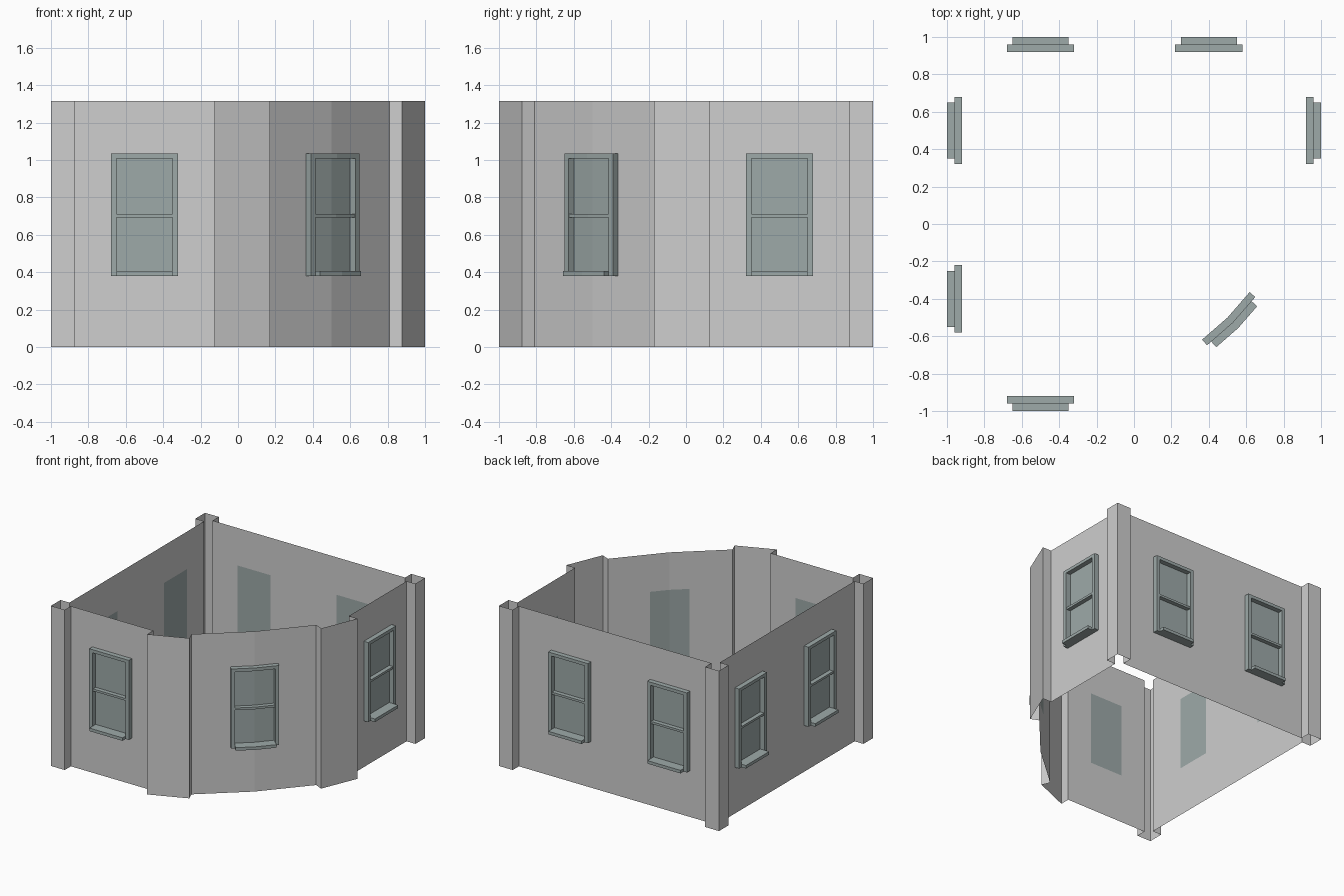
import bpy
import bmesh
from mathutils import Vector

cube = bpy.data.objects.get("Cube")
if cube:
    bpy.data.objects.remove(cube, do_unlink=True)

HEIGHT = 1.316
WALL, EDGE, PIER = 0.92, 1.0, 0.875      # wall plane, pier face, pier end
OPEN, FRAME = 0.15, 0.18                 # half widths of opening and frame
SILL_Z, PANE_Z, HEAD_Z, TOP_Z = 0.38, 0.405, 1.008, 1.034


def make_material(name, colour):
    mat = bpy.data.materials.new(name)
    mat.use_nodes = True
    mat.diffuse_color = (*colour, 1)
    mat.node_tree.nodes["Principled BSDF"].inputs["Base Color"].default_value = (*colour, 1)
    return mat


plaster = make_material("plaster_grey", (0.62, 0.62, 0.62))
window_green = make_material("window_grey_green", (0.34, 0.40, 0.395))


def finish(bm, name, materials):
    mesh = bpy.data.meshes.new(name)
    bmesh.ops.remove_doubles(bm, verts=bm.verts, dist=0.0001)
    bm.to_mesh(mesh)
    bm.free()
    for mat in materials:
        mesh.materials.append(mat)
    obj = bpy.data.objects.new(name, mesh)
    bpy.context.collection.objects.link(obj)
    return obj


def quad(bm, corners, index=0):
    face = bm.faces.new([bm.verts.new(c) for c in corners])
    face.material_index = index


def upright(bm, a, b, z0, z1, index=0):
    quad(bm, [(*a, z0), (*b, z0), (*b, z1), (*a, z1)], index)


def wall_run(bm, points):
    for a, b in zip(points, points[1:]):
        upright(bm, a, b, 0, HEIGHT)


def pane_run(bm, points):
    # wall below, glass, wall above
    for a, b in zip(points, points[1:]):
        upright(bm, a, b, 0, PANE_Z)
        upright(bm, a, b, PANE_Z, HEAD_Z, 1)
        upright(bm, a, b, HEAD_Z, HEIGHT)


def offset(points, depth):
    # mitred outward offset of a plan path
    normals = []
    for a, b in zip(points, points[1:]):
        d = (b - a).normalized()
        normals.append(Vector((d.y, -d.x)))
    result = []
    for i, p in enumerate(points):
        n0, n1 = normals[max(i - 1, 0)], normals[min(i, len(normals) - 1)]
        m = (n0 + n1).normalized()
        result.append(p + m * (depth / m.dot(n0)))
    return result


def bar(bm, points, depth, z0, z1):
    # moulding open against the wall
    outer = offset(points, depth)
    for i in range(len(points) - 1):
        a, b, c, d = points[i], points[i + 1], outer[i + 1], outer[i]
        upright(bm, d, c, z0, z1)
        quad(bm, [(*d, z1), (*c, z1), (*b, z1), (*a, z1)])
        quad(bm, [(*a, z0), (*b, z0), (*c, z0), (*d, z0)])
    upright(bm, points[0], outer[0], z0, z1)
    upright(bm, outer[-1], points[-1], z0, z1)


def window_frame(name, path):
    # path: outer left, inner left, (bend), inner right, outer right
    bm = bmesh.new()
    bar(bm, path[:2], 0.04, SILL_Z, HEAD_Z)
    bar(bm, path[-2:], 0.04, SILL_Z, HEAD_Z)
    bar(bm, path, 0.04, HEAD_Z, TOP_Z)
    bar(bm, path[1:-1], 0.035, 0.692, 0.71)
    bar(bm, path[1:-1], 0.08, SILL_Z, PANE_Z)
    finish(bm, name, [window_green])


def flat_wall(bm, name, start, end, centres):
    # straight wall with windows centred at given distances from the start
    start, end = Vector(start), Vector(end)
    d = (end - start).normalized()
    last = start
    for i, s in enumerate(centres):
        path = [start + d * (s + k) for k in (-FRAME, -OPEN, OPEN, FRAME)]
        wall_run(bm, [last, path[1]])
        pane_run(bm, path[1:3])
        last = path[2]
        window_frame(f"{name}_window_{i + 1}", path)
    wall_run(bm, [last, end])


walls = bmesh.new()

# Straight walls, counter-clockwise
flat_wall(walls, "front", (-PIER, -WALL), (-0.125, -WALL), [0.375])
flat_wall(walls, "left", (WALL, 0.125), (WALL, PIER), [0.375])
flat_wall(walls, "back", (PIER, WALL), (-PIER, WALL), [0.475, 1.375])
flat_wall(walls, "right", (-WALL, PIER), (-WALL, -PIER), [0.375, 1.275])

# Corner piers
for sx, sy in ((-1, -1), (1, 1), (-1, 1)):
    pier = [(sx * PIER, sy * WALL), (sx * PIER, sy * EDGE), (sx * EDGE, sy * EDGE),
            (sx * EDGE, sy * PIER), (sx * WALL, sy * PIER)]
    if sx * sy > 0:
        pier.reverse()
    wall_run(walls, pier)

# Angled piers beside the bowed corner, mirrored across the diagonal
angled = [Vector(p) for p in ((-0.125, -WALL), (-0.125, -EDGE), (0.172, -0.877), (0.144, -0.81))]
mirrored = [Vector((-p.y, -p.x)) for p in reversed(angled)]
wall_run(walls, angled)
wall_run(walls, mirrored)

# Bowed corner wall with its bent window
bend = Vector((0.5, -0.5))
to_a = (angled[-1] - bend).normalized()
to_b = (mirrored[0] - bend).normalized()
bow = [bend + to_a * FRAME, bend + to_a * OPEN, bend, bend + to_b * OPEN, bend + to_b * FRAME]
wall_run(walls, [angled[-1], bow[1]])
pane_run(walls, bow[1:4])
wall_run(walls, [bow[3], mirrored[0]])
window_frame("bowed_corner_window", bow)

finish(walls, "outer_walls", [plaster, window_green])
